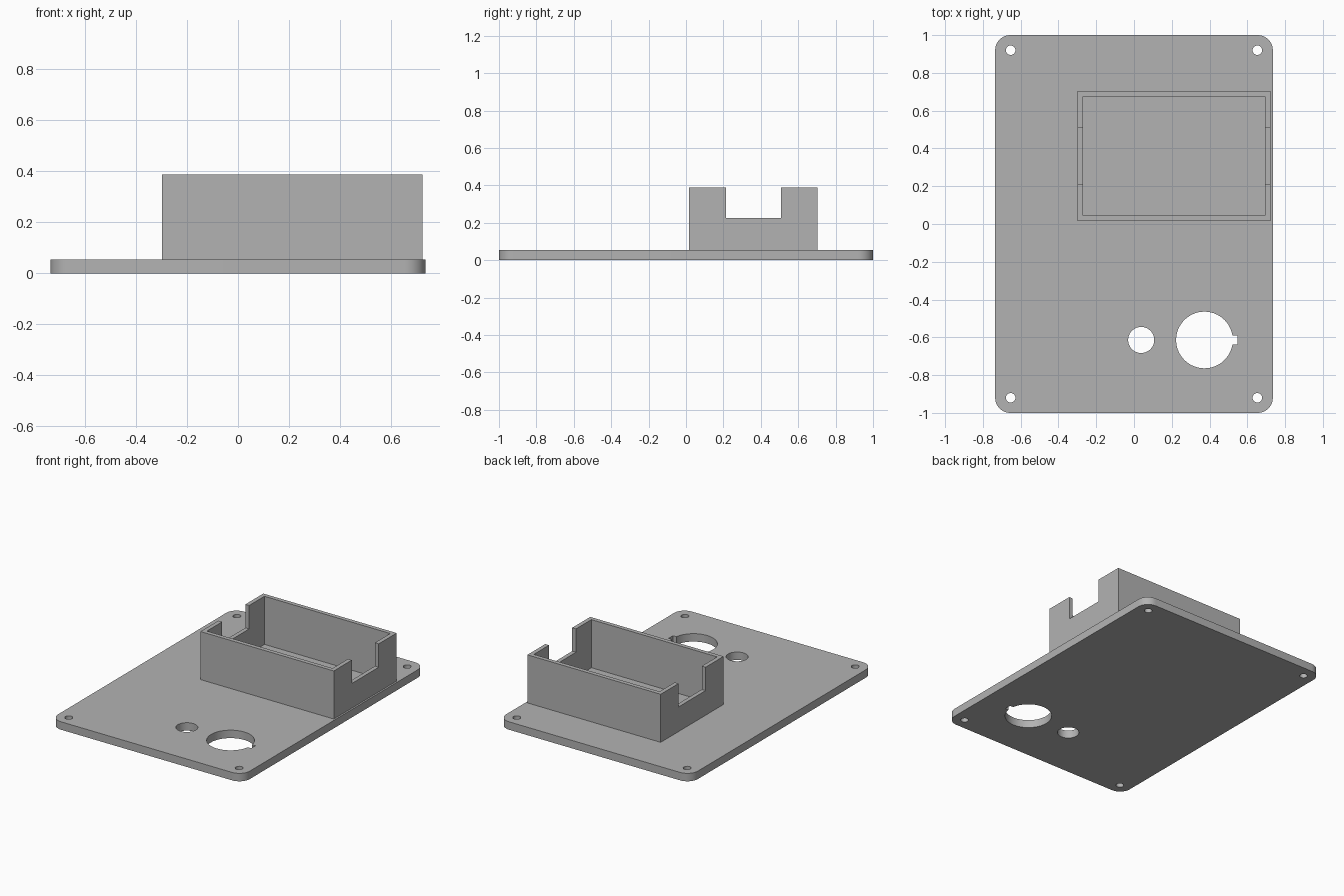
import bpy
import bmesh
from mathutils import Vector

cube = bpy.data.objects.get("Cube")
if cube:
    bpy.data.objects.remove(cube, do_unlink=True)

PLATE_TOP = 0.055
BOX_TOP = 0.388
WALL = 0.029

grey = bpy.data.materials.new("mid_grey")
grey.use_nodes = True
grey.diffuse_color = (0.45, 0.45, 0.45, 1)
grey.node_tree.nodes["Principled BSDF"].inputs["Base Color"].default_value = (0.45, 0.45, 0.45, 1)


def add_object(name, bm):
    mesh = bpy.data.meshes.new(name)
    bm.to_mesh(mesh)
    bm.free()
    mesh.materials.append(grey)
    obj = bpy.data.objects.new(name, mesh)
    bpy.context.collection.objects.link(obj)
    return obj


def box(name, low, high, corner_radius=0):
    low, high = Vector(low), Vector(high)
    bm = bmesh.new()
    bmesh.ops.create_cube(bm, size=1)
    for v in bm.verts:
        v.co = (low + high) / 2 + v.co * (high - low)
    if corner_radius:
        upright = [e for e in bm.edges if abs(e.verts[0].co.z - e.verts[1].co.z) > 0.01]
        bmesh.ops.bevel(bm, geom=upright, offset=corner_radius, segments=10,
                        profile=0.5, affect='EDGES')
    return add_object(name, bm)


def hole(name, x, y, radius, sides=48):
    bm = bmesh.new()
    bmesh.ops.create_cone(bm, cap_ends=True, segments=sides, radius1=radius,
                          radius2=radius, depth=0.3)
    bmesh.ops.translate(bm, verts=bm.verts, vec=(x, y, 0))
    return add_object(name, bm)


def cut(target, cutters):
    # Apply each cut, then discard its cutter
    bpy.context.view_layer.objects.active = target
    for cutter in cutters:
        cutter.hide_render = True
        mod = target.modifiers.new("cut", 'BOOLEAN')
        mod.operation = 'DIFFERENCE'
        mod.solver = 'EXACT'
        mod.object = cutter
        bpy.ops.object.modifier_apply(modifier=mod.name)
        bpy.data.objects.remove(cutter, do_unlink=True)


# Base plate with rounded corners, screw holes, round hole and keyed hole
plate = box("base_plate", (-0.735, -1, 0), (0.735, 1, PLATE_TOP), 0.08)
cutters = [hole("screw_hole", sx * 0.653, sy * 0.92, 0.025, 32)
           for sx in (-1, 1) for sy in (-1, 1)]
cutters += [
    hole("small_hole", 0.038, -0.614, 0.069),
    hole("large_hole", 0.373, -0.614, 0.15, 64),
    box("key_slot", (0.4, -0.638, -0.1), (0.547, -0.59, 0.2)),
]
cut(plate, cutters)

# Open-topped housing with a notch through both end walls
x0, x1, y0, y1 = -0.299, 0.723, 0.016, 0.704
housing = box("housing_walls", (x0, y0, PLATE_TOP), (x1, y1, BOX_TOP))
cut(housing, [
    box("inner_space", (x0 + WALL, y0 + WALL, 0), (x1 - WALL, y1 - WALL, 0.6)),
    box("end_notch", (x0 - 0.1, 0.213, 0.226), (x1 + 0.1, 0.508, 0.6)),
])

# Smooth the round edges and keep the flat ones crisp
bpy.ops.object.select_all(action='DESELECT')
for obj in (plate, housing):
    obj.select_set(True)
bpy.context.view_layer.objects.active = plate
bpy.ops.object.shade_smooth_by_angle()
